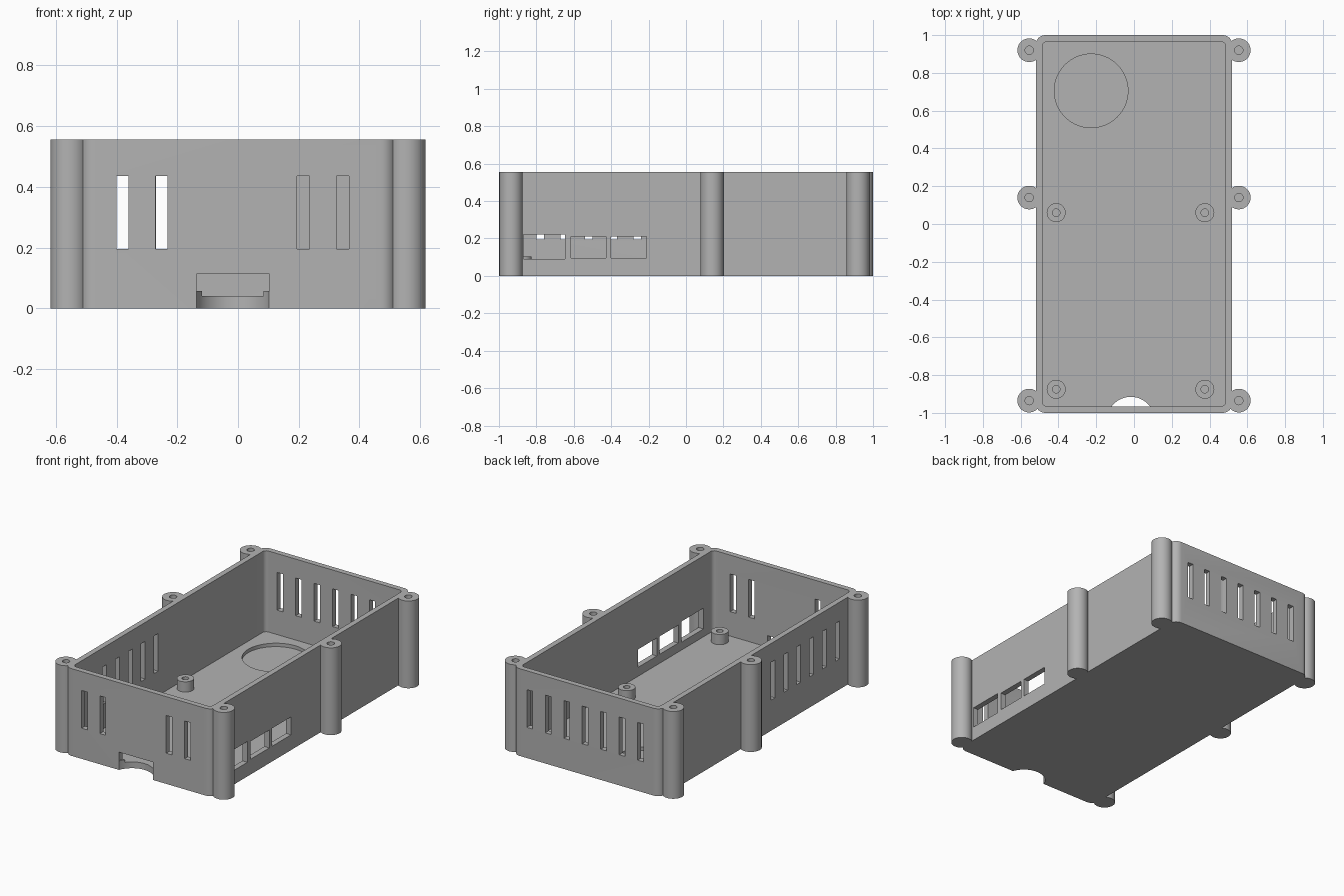
import bpy, bmesh, math
from mathutils import Matrix, Vector

cube = bpy.data.objects.get("Cube")
if cube:
    bpy.data.objects.remove(cube, do_unlink=True)

HEIGHT, FLOOR, WALL = 0.555, 0.04, 0.035
HALF_X, HALF_Y = 0.52, 1.0

grey = bpy.data.materials.new("plain grey plastic")
grey.use_nodes = True
grey.diffuse_color = (0.45, 0.45, 0.45, 1)
grey.node_tree.nodes["Principled BSDF"].inputs["Base Color"].default_value = grey.diffuse_color


def make(name, bm):
    bmesh.ops.recalc_face_normals(bm, faces=bm.faces)
    mesh = bpy.data.meshes.new(name)
    bm.to_mesh(mesh)
    bm.free()
    mesh.materials.append(grey)
    obj = bpy.data.objects.new(name, mesh)
    bpy.context.collection.objects.link(obj)
    return obj


def rounded_box(name, hx, hy, radius, z0, z1):
    """Upright prism with rounded vertical corners."""
    bm = bmesh.new()
    ring = []
    for quarter, (sx, sy) in enumerate([(1, 1), (-1, 1), (-1, -1), (1, -1)]):
        for i in range(9):
            a = (quarter + i / 8) * math.pi / 2
            ring.append(bm.verts.new((sx * (hx - radius) + radius * math.cos(a),
                                      sy * (hy - radius) + radius * math.sin(a), z0)))
    base = bm.faces.new(ring)
    top = bmesh.ops.extrude_face_region(bm, geom=[base])["geom"]
    bmesh.ops.translate(bm, vec=(0, 0, z1 - z0),
                        verts=[v for v in top if isinstance(v, bmesh.types.BMVert)])
    return make(name, bm)


def cylinders(name, centres, radius, z0, z1, segments=40):
    bm = bmesh.new()
    for x, y in centres:
        bmesh.ops.create_cone(bm, cap_ends=True, segments=segments, radius1=radius,
                              radius2=radius, depth=z1 - z0,
                              matrix=Matrix.Translation((x, y, (z0 + z1) / 2)))
    return make(name, bm)


def boxes(name, bounds):
    """Boxes given as pairs of low and high corners."""
    bm = bmesh.new()
    for low, high in bounds:
        low, high = Vector(low), Vector(high)
        bmesh.ops.create_cube(bm, size=1, matrix=Matrix.Translation((low + high) / 2)
                              @ Matrix.Diagonal((*(high - low), 1)))
    return make(name, bm)


def combine(obj, other, operation="DIFFERENCE"):
    """Apply a boolean and remove the helper."""
    mod = obj.modifiers.new("boolean", "BOOLEAN")
    mod.operation, mod.solver, mod.object = operation, "EXACT", other
    evaluated = obj.evaluated_get(bpy.context.evaluated_depsgraph_get())
    mesh = bpy.data.meshes.new_from_object(evaluated)
    obj.modifiers.clear()
    obj.data = mesh
    bpy.data.objects.remove(other, do_unlink=True)


def smooth(obj):
    bpy.ops.object.select_all(action="DESELECT")
    obj.select_set(True)
    bpy.context.view_layer.objects.active = obj
    bpy.ops.object.shade_smooth_by_angle(angle=math.radians(30))


# Open tray with screw posts along both long sides
case = rounded_box("case_body", HALF_X, HALF_Y, 0.05, 0, HEIGHT)
posts = [(s * 0.555, y) for s in (-1, 1) for y in (-0.935, 0.14, 0.92)]
combine(case, cylinders("posts", posts, 0.0625, 0, HEIGHT), "UNION")
combine(case, rounded_box("cavity", HALF_X - WALL, HALF_Y - WALL, 0.025, FLOOR, HEIGHT + 0.1))
combine(case, cylinders("screw_holes", posts, 0.022, 0.2, HEIGHT + 0.1, 24))

# Round recess in the floor
combine(case, cylinders("recess", [(-0.227, 0.705)], 0.195, 0.018, 0.1, 64))

# Ventilation slots in the front, back and right walls
S0, S1, W = 0.195, 0.435, 0.02
slots = [((x - W, -1.1, S0), (x + W, -0.9, S1)) for x in (-0.38, -0.252, 0.215, 0.345)]
slots += [((-0.38 + 0.13 * i - W, 0.9, S0), (-0.38 + 0.13 * i + W, 1.1, S1)) for i in range(7)]
slots += [((-0.58, -0.78 + 0.13 * i - W, S0), (-0.45, -0.78 + 0.13 * i + W, S1)) for i in range(6)]
combine(case, boxes("slots", slots))

# Connector openings in the left wall
ports = [(-0.868, -0.648, 0.09, 0.222), (-0.615, -0.428, 0.097, 0.211), (-0.4, -0.21, 0.097, 0.211)]
combine(case, boxes("ports", [((0.45, a, b), (0.6, c, d)) for a, c, b, d in ports]))

# Card opening in the front wall with a finger notch below
combine(case, boxes("card_slot", [((-0.137, -1.1, 0.057), (0.103, -0.94, 0.113))]))
combine(case, cylinders("finger_notch", [(-0.017, -1.042)], 0.127, -0.1, 0.085, 64))
smooth(case)

# Board standoffs on the floor
for side, x in (("right", -0.412), ("left", 0.375)):
    for end, y in (("front", -0.875), ("back", 0.06)):
        standoff = cylinders(f"{end}_{side}_standoff", [(x, y)], 0.05, FLOOR - 0.01, 0.105)
        combine(standoff, cylinders("pilot_hole", [(x, y)], 0.02, FLOOR, 0.2, 24))
        smooth(standoff)
